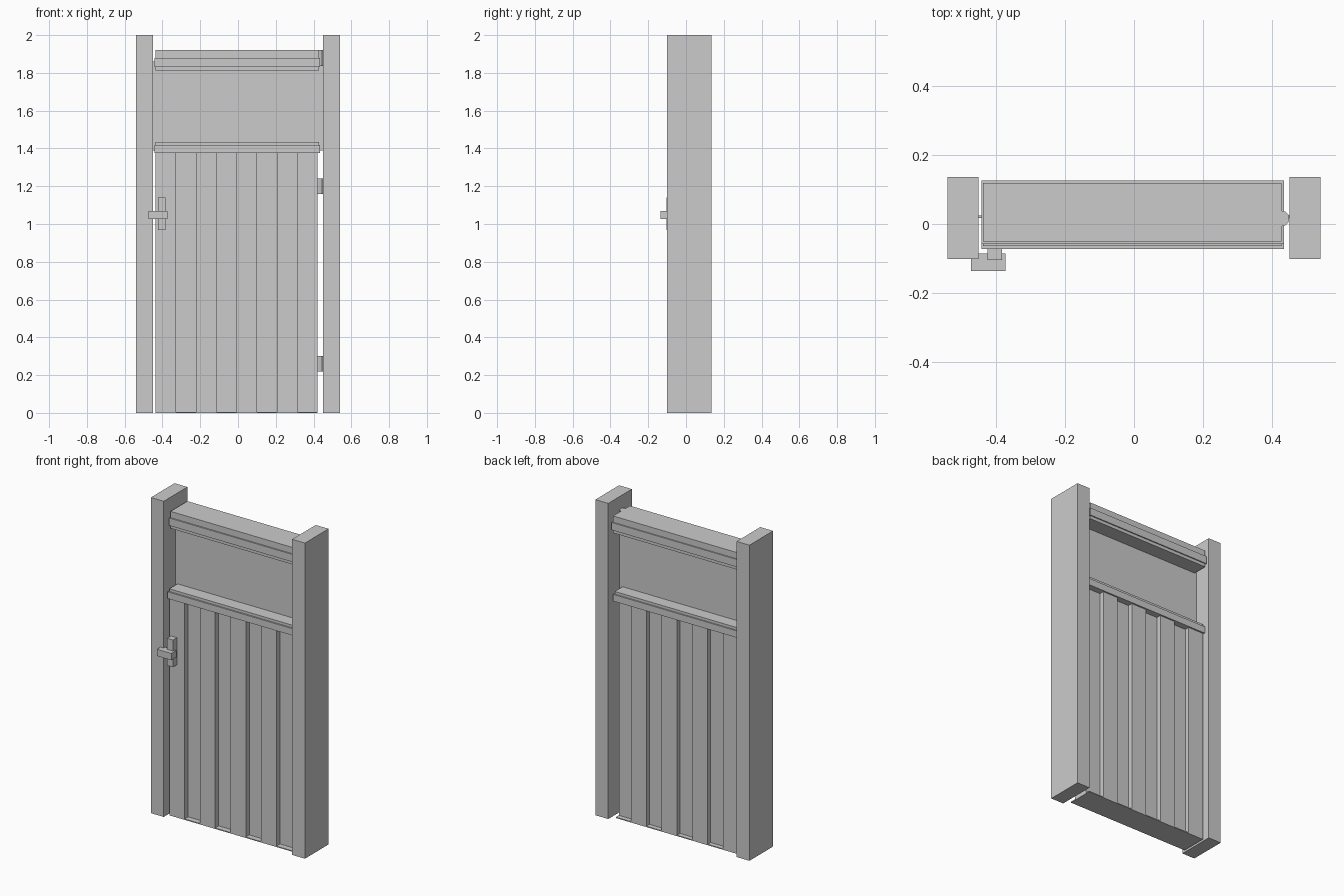
import bpy, bmesh
from mathutils import Matrix, Vector

if "Cube" in bpy.data.objects:
    bpy.data.objects.remove(bpy.data.objects["Cube"])


def box(name, x, y, z):
    """Axis-aligned box from (min, max) ranges."""
    lo, hi = Vector((x[0], y[0], z[0])), Vector((x[1], y[1], z[1]))
    bm = bmesh.new()
    bmesh.ops.create_cube(bm, size=1.0)
    bmesh.ops.scale(bm, vec=hi - lo, verts=bm.verts)
    bmesh.ops.translate(bm, vec=(lo + hi) / 2, verts=bm.verts)
    return finish(name, bm)


def finish(name, bm):
    mesh = bpy.data.meshes.new(name)
    bm.to_mesh(mesh)
    bm.free()
    obj = bpy.data.objects.new(name, mesh)
    bpy.context.collection.objects.link(obj)
    return obj


# Posts, one mirrored across x
post = box("gate_posts", (0.45, 0.54), (-0.101, 0.136), (0, 2))
post.modifiers.new("mirror", 'MIRROR')

# Alternating proud and recessed vertical boards
left, right, count = -0.436, 0.422, 8
width = (right - left) / count
for i in range(count):
    depth = (-0.065, 0.10) if i % 2 == 0 else (-0.03, 0.07)
    x0 = left + i * width
    box(f"board_{i + 1}", (x0, x0 + width), depth, (0, 1.40))

# Thin sill under the boards
box("bottom_sill", (left, right), (-0.065, 0.10), (0, 0.006))

# Middle rail with a stepped top
box("middle_rail", (-0.442, 0.434), (-0.073, 0.11), (1.375, 1.418))
box("middle_rail_step", (-0.437, 0.428), (-0.064, 0.102), (1.38, 1.435))

# Thin upper panel between the posts
box("upper_panel", (-0.45, 0.45), (0.018, 0.024), (1.39, 1.86))

# Top rail with a wider moulding band
box("top_rail", (-0.438, 0.428), (-0.05, 0.119), (1.812, 1.92))
box("top_rail_band", (-0.442, 0.434), (-0.058, 0.126), (1.832, 1.88))

# Hinge barrels
for i, z in enumerate((0.26, 1.20, 1.88)):
    bm = bmesh.new()
    bmesh.ops.create_cone(bm, cap_ends=True, segments=12, radius1=0.023,
                          radius2=0.023, depth=0.08,
                          matrix=Matrix.Translation((0.427, 0.016, z)))
    finish(f"hinge_{i + 1}", bm)

# Latch plate and bar
box("latch_plate", (-0.424, -0.383), (-0.104, -0.06), (0.968, 1.14))
box("latch_bar", (-0.473, -0.372), (-0.136, -0.086), (1.027, 1.07))
